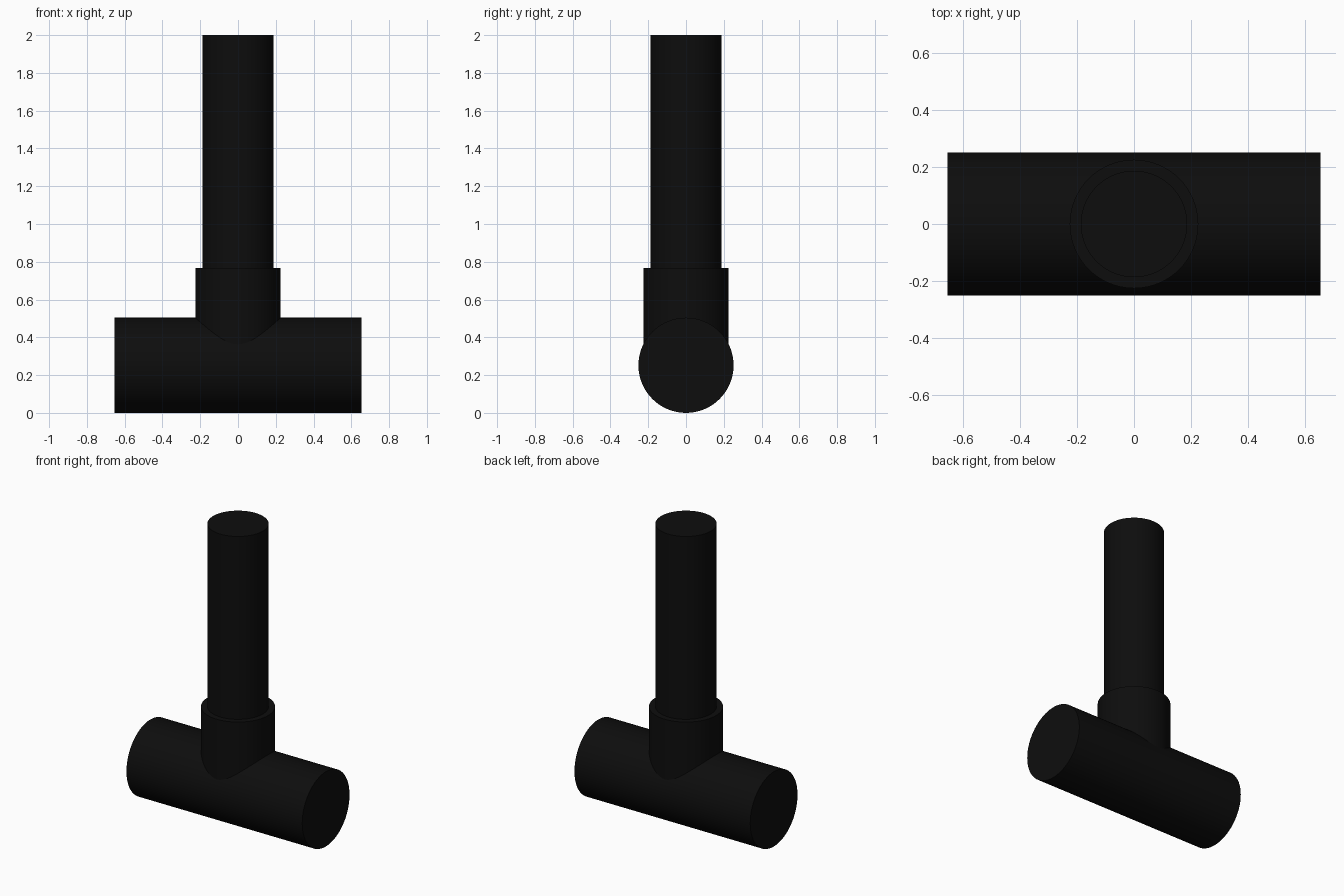
import bpy, math

if "Cube" in bpy.data.objects:
    bpy.data.objects.remove(bpy.data.objects["Cube"])

black = bpy.data.materials.new("black")
black.diffuse_color = (0.004, 0.004, 0.004, 1)
black.use_nodes = True
black.node_tree.nodes["Principled BSDF"].inputs["Base Color"].default_value = black.diffuse_color


def cylinder(name, radius, length, center, rotation=(0, 0, 0)):
    bpy.ops.mesh.primitive_cylinder_add(vertices=64, radius=radius, depth=length,
                                        location=center, rotation=rotation)
    obj = bpy.context.object
    obj.name = name
    obj.data.materials.append(black)
    bpy.ops.object.shade_smooth_by_angle(angle=math.radians(30))
    return obj


def upright(name, radius, bottom, top):
    return cylinder(name, radius, top - bottom, (0, 0, (bottom + top) / 2))


# Horizontal head lying along x
cylinder("head", 0.252, 1.31, (0, 0, 0.252), (0, math.pi / 2, 0))
# Socket rising out of the head
upright("collar", 0.226, 0.34, 0.768)
# Long round shaft seated in the socket
upright("shaft", 0.187, 0.74, 2.0)
